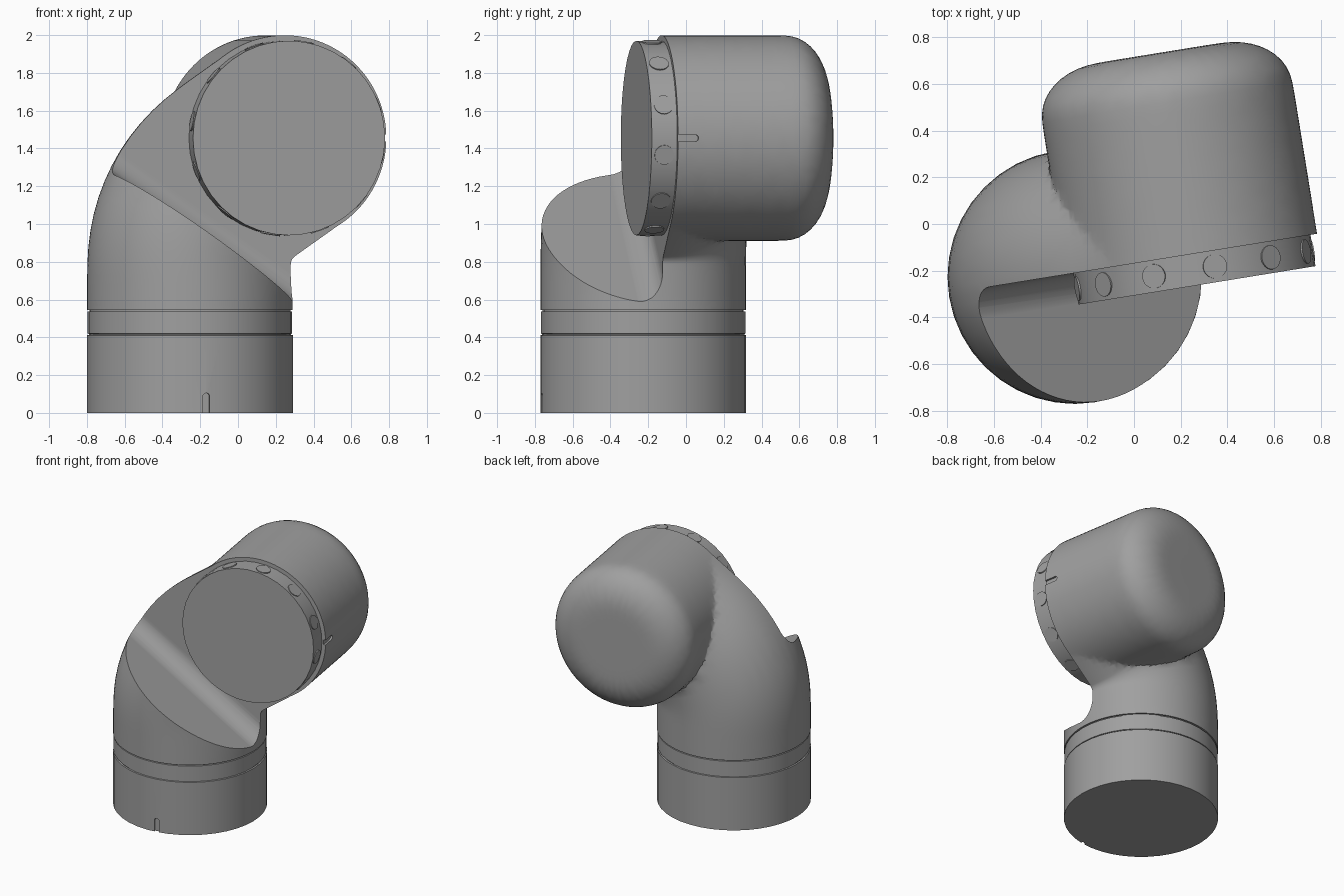
import bpy, bmesh
from math import sin, cos, tan, pi, radians
from mathutils import Matrix, Vector

if "Cube" in bpy.data.objects:
    bpy.data.objects.remove(bpy.data.objects["Cube"])

# Working frame: x across the head, y along the head axis, z up
FRAME = Matrix.Translation((0.27, -0.263, 0)) @ Matrix.Rotation(radians(9.2), 4, 'Z')
R = 0.545                       # pipe radius
BASE = Vector((-0.512, 0.12, 0))
HEAD_Z = 1.455
HEAD = Matrix.Translation((0, 0, HEAD_Z)) @ Matrix.Rotation(-pi / 2, 4, 'X')

grey = bpy.data.materials.new("plain_grey")
grey.use_nodes = True
grey.diffuse_color = (0.35, 0.35, 0.35, 1)
grey.node_tree.nodes["Principled BSDF"].inputs["Base Color"].default_value = (0.35, 0.35, 0.35, 1)


def finish(bm, name, local=Matrix()):
    bmesh.ops.recalc_face_normals(bm, faces=bm.faces)
    bm.transform(FRAME @ local)
    mesh = bpy.data.meshes.new(name)
    bm.to_mesh(mesh)
    bm.free()
    mesh.materials.append(grey)
    ob = bpy.data.objects.new(name, mesh)
    bpy.context.collection.objects.link(ob)
    return ob


def skin(name, rings, local=Matrix()):
    """Join a series of point rings into a capped tube."""
    bm = bmesh.new()
    loops = [[bm.verts.new(p) for p in ring] for ring in rings]
    n = len(loops[0])
    for a, b in zip(loops, loops[1:]):
        for i in range(n):
            j = (i + 1) % n
            bm.faces.new((a[i], a[j], b[j], b[i]))
    bm.faces.new(loops[0])
    bm.faces.new(loops[-1])
    return finish(bm, name, local)


def circle(sides):
    return [2 * pi * i / sides for i in range(sides)]


def lathe(name, profile, sides, local):
    return skin(name, [[(r * cos(a), r * sin(a), z) for a in circle(sides)]
                       for r, z in profile], local)


def prism(name, points, vector):
    v = Vector(vector)
    return skin(name, [points, [Vector(p) + v for p in points]])


def select(ob):
    bpy.ops.object.select_all(action='DESELECT')
    ob.select_set(True)
    bpy.context.view_layer.objects.active = ob


def modify(ob, kind, **settings):
    select(ob)
    mod = ob.modifiers.new(kind, kind)
    for key, value in settings.items():
        setattr(mod, key, value)
    bpy.ops.object.modifier_apply(modifier=mod.name)


def combine(ob, tool, operation='DIFFERENCE'):
    tool.hide_render = True
    modify(ob, 'BOOLEAN', object=tool, operation=operation, solver='EXACT')
    bpy.data.objects.remove(tool)


def shade(ob, angle=30):
    select(ob)
    bpy.ops.object.shade_smooth_by_angle(angle=radians(angle))


def slot_outline(origin, along, across, length, width):
    """Outline of a slot with one round end."""
    o, u, w = Vector(origin), Vector(along), Vector(across)
    h = width / 2
    pts = [o - u * 0.05 - w * h, o - u * 0.05 + w * h]
    for i in range(9):
        a = pi * i / 8
        pts.append(o + u * (length - h + h * sin(a)) + w * h * cos(a))
    return pts


# Bent pipe: straight riser, bend and run up to the head centre
bend, bend_r = radians(55), 0.6
bend_z = HEAD_Z + BASE.x / tan(bend) - bend_r * tan(bend / 2)
path = [(BASE.x, 0.3 + (bend_z - 0.3) * i / 9, 0, R) for i in range(9)]
for i in range(13):
    a = bend * i / 12
    path.append((BASE.x + bend_r * (1 - cos(a)), bend_z + bend_r * sin(a), a, R))
end_x = path[-1][0]
for i in range(1, 6):
    x = end_x * (1 - i / 5)
    path.append((x, HEAD_Z + x / tan(bend), bend, R if i < 5 else R - 0.015))
body = skin("elbow_body", [[(x + r * cos(t) * cos(a), BASE.y + r * sin(t), z - r * cos(t) * sin(a))
                            for t in circle(80)] for x, z, a, r in path])

# Head: cylinder with a rounded, flat-ended back cap
profile = [(R, -0.1 + 0.05 * i) for i in range(18)]
profile += [(0.275 + 0.27 * cos(pi * i / 20), 0.8 + 0.21 * sin(pi * i / 20)) for i in range(11)]
profile += [(0.275 - 0.05 * i, 1.01) for i in range(1, 6)]

# Blend head and pipe into one soft casting
combine(body, lathe("head", profile, 96, HEAD), 'UNION')
modify(body, 'WELD', merge_threshold=0.003)
modify(body, 'SMOOTH', factor=0.5, iterations=6)
modify(body, 'TRIANGULATE')

# Front recess: upright face, cove and sloping ledge
slope, cove, face_y = radians(35), 0.13, 0.136
u = Vector((cos(slope), 0, -sin(slope)))
n = Vector((sin(slope), 0, cos(slope)))
outline = [(-1.2, 0)]
for i in range(9):
    a = pi / 2 * i / 8
    outline.append((face_y - cove + cove * sin(a), cove - cove * cos(a)))
outline += [(face_y, 2), (-1.2, 2)]
start = Vector((-0.544, 0, 0.985)) - 2 * u
combine(body, prism("recess_cutter", [start + Vector((0, y, 0)) + n * h for y, h in outline], 4 * u))

# Flat lower joint and the index slot on the side of the head
square = [(-2, -2, 0), (2, -2, 0), (2, 2, 0), (-2, 2, 0)]
combine(body, prism("joint_cutter", square, (0, 0, 0.545)))
combine(body, prism("head_slot_cutter", slot_outline(
    (R - 0.016, face_y, HEAD_Z), (0, 1, 0), (0, 0, 1), 0.11, 0.036), (0.1, 0, 0)))
shade(body, 40)
body.modifiers.new("even_shading", 'WEIGHTED_NORMAL').keep_sharp = True

# Base socket with two seams and an index slot
base = lathe("base_socket", [(R, 0), (R, 0.411), (0.535, 0.413), (0.535, 0.418), (0.541, 0.42),
                             (0.541, 0.536), (0.532, 0.538), (0.532, 0.56)],
             40, Matrix.Translation(BASE))
combine(base, prism("base_slot_cutter", slot_outline(
    BASE + Vector((0, -R + 0.016, 0)), (0, 0, 1), (1, 0, 0), 0.105, 0.036), (0, -0.1, 0)))
shade(base)

# Front disc with round studs flush in its edge
disc_r = 0.515
disc = lathe("front_disc", [(disc_r, 0), (disc_r, 0.15)], 40, HEAD)
shade(disc)
for k in range(12):
    place = (Matrix.Translation((0, 0.068, HEAD_Z)) @ Matrix.Rotation(-radians(20 + 30 * k), 4, 'Y')
             @ Matrix.Translation((disc_r - 0.005, 0, 0)) @ Matrix.Rotation(pi / 2, 4, 'Y'))
    shade(lathe("edge_stud", [(0.052, 0), (0.052, 0.009)], 24, place))
